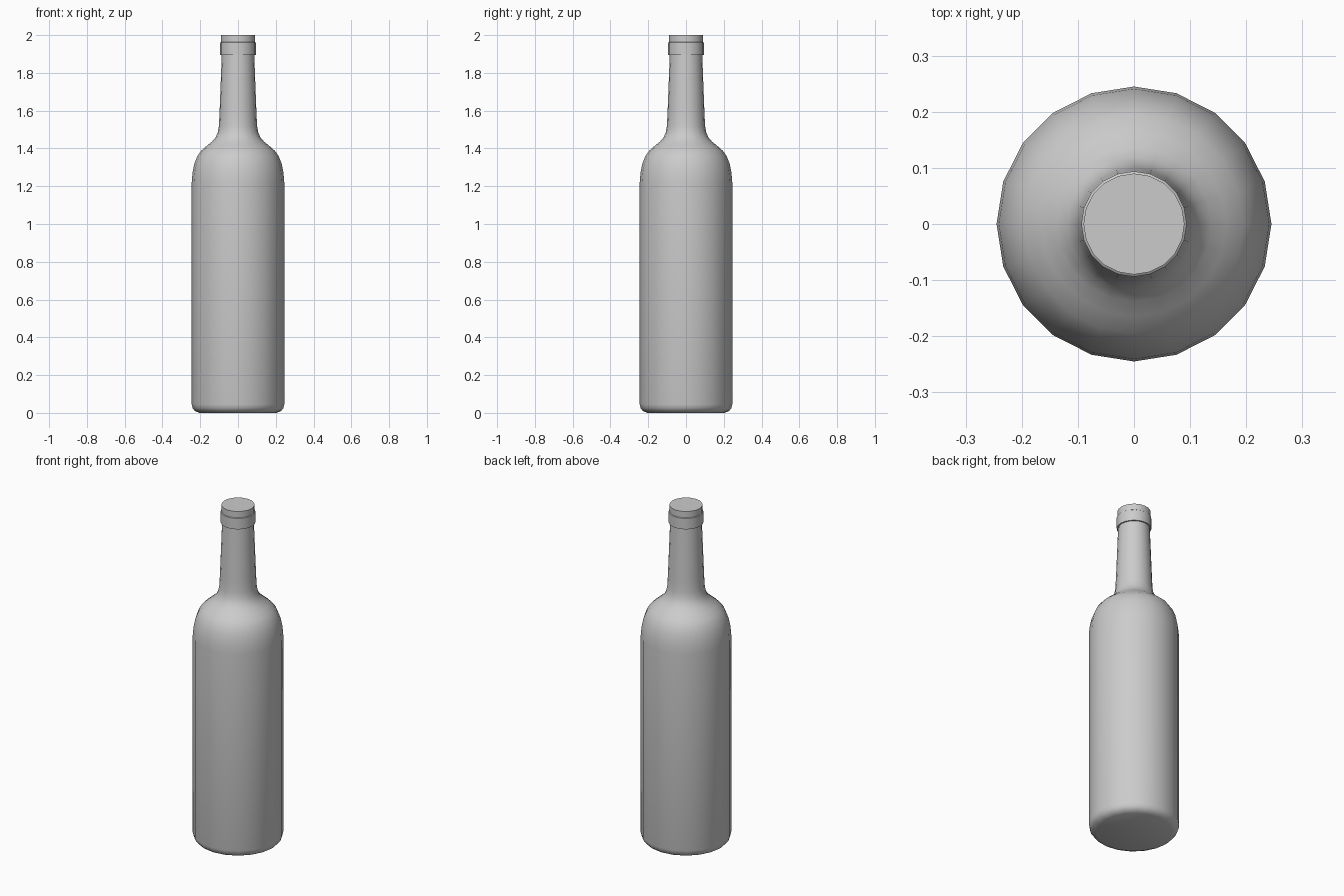
import bpy, bmesh, math

if "Cube" in bpy.data.objects:
    bpy.data.objects.remove(bpy.data.objects["Cube"])

SIDES = 20


def lathe(name, profile):
    """Revolve (radius, z) points round z and cap both ends."""
    bm = bmesh.new()
    rings = []
    for r, z in profile:
        rings.append([bm.verts.new((r * math.cos(2 * math.pi * i / SIDES),
                                    r * math.sin(2 * math.pi * i / SIDES), z))
                      for i in range(SIDES)])
    for a, b in zip(rings, rings[1:]):
        for i in range(SIDES):
            j = (i + 1) % SIDES
            bm.faces.new((a[i], a[j], b[j], b[i]))
    bm.faces.new(rings[0][::-1])
    bm.faces.new(rings[-1])
    mesh = bpy.data.meshes.new(name)
    bm.to_mesh(mesh)
    bm.free()
    obj = bpy.data.objects.new(name, mesh)
    bpy.context.collection.objects.link(obj)
    bpy.ops.object.select_all(action='DESELECT')
    obj.select_set(True)
    bpy.context.view_layer.objects.active = obj
    bpy.ops.object.shade_smooth_by_angle(angle=math.radians(35))
    return obj


# Whole bottle: base, straight body, shoulder, tapering neck, lip band, mouth
lathe("bottle", [
    (0.205, 0.0), (0.228, 0.010), (0.240, 0.025), (0.245, 0.045),
    (0.245, 1.22), (0.241, 1.27), (0.231, 1.32), (0.215, 1.36),
    (0.195, 1.388), (0.165, 1.414), (0.138, 1.436), (0.119, 1.458),
    (0.107, 1.485), (0.101, 1.52), (0.098, 1.58),
    (0.086, 1.895), (0.094, 1.895), (0.094, 1.96),
    (0.090, 1.963), (0.090, 2.0),
])
